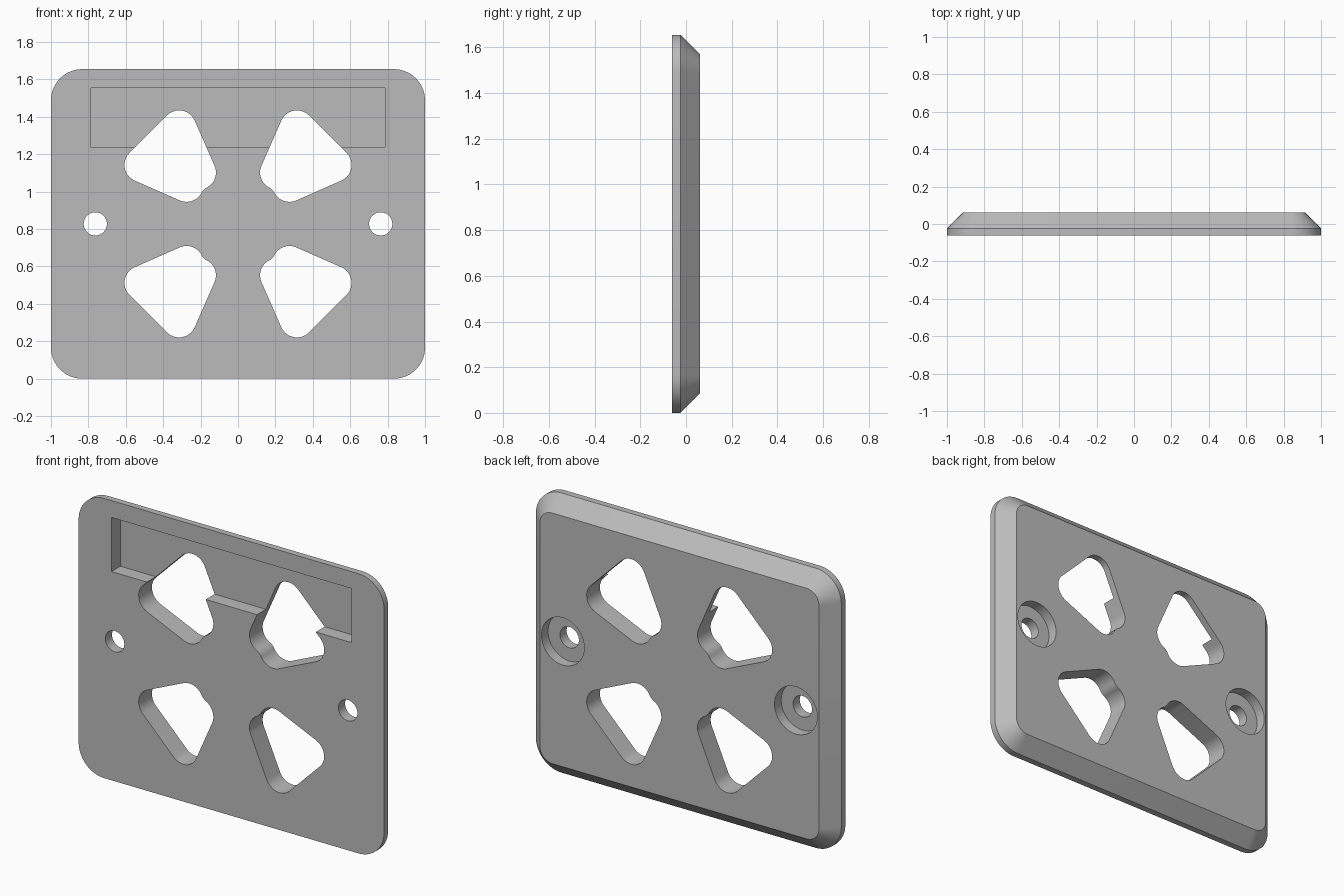
import bpy
import bmesh
from math import cos, sin, radians

HALF_W, HEIGHT, HALF_T = 1.0, 1.655, 0.062
MID_Z = HEIGHT / 2
CHAMFER = 0.086

if "Cube" in bpy.data.objects:
    bpy.data.objects.remove(bpy.data.objects["Cube"], do_unlink=True)

grey = bpy.data.materials.new("light grey")
grey.use_nodes = True
grey.diffuse_color = (0.5, 0.5, 0.5, 1)
grey.node_tree.nodes["Principled BSDF"].inputs["Base Color"].default_value = (0.5, 0.5, 0.5, 1)


def arc(cx, cz, radius, start, end, steps=14):
    """Points on an arc, angles in degrees."""
    angles = [radians(start + (end - start) * i / steps) for i in range(steps + 1)]
    return [(cx + radius * cos(a), cz + radius * sin(a)) for a in angles]


def rounded_rect(half_w, half_h, radius):
    x, z = half_w - radius, half_h - radius
    corners = [(x, z), (-x, z), (-x, -z), (x, -z)]
    points = []
    for i, (cx, cz) in enumerate(corners):
        points += arc(cx, cz, radius, 90 * i, 90 * i + 90)
    return points


def circle(cx, radius):
    return arc(cx, 0, radius, 0, 360, 48)[:-1]


def loft(name, layers):
    """Solid through (outline, y) layers; outlines are centred on the plate."""
    bm = bmesh.new()
    rings = [[bm.verts.new((x, y, z + MID_Z)) for x, z in outline] for outline, y in layers]
    bm.faces.new(rings[0])
    bm.faces.new(rings[-1])
    for a, b in zip(rings, rings[1:]):
        for i in range(len(a)):
            j = (i + 1) % len(a)
            bm.faces.new((a[i], a[j], b[j], b[i]))
    bmesh.ops.recalc_face_normals(bm, faces=bm.faces)
    mesh = bpy.data.meshes.new(name)
    bm.to_mesh(mesh)
    bm.free()
    mesh.materials.append(grey)
    obj = bpy.data.objects.new(name, mesh)
    bpy.context.collection.objects.link(obj)
    return obj


# Plate with rounded corners and a bevelled back rim
front = rounded_rect(HALF_W, MID_Z, 0.167)
back = rounded_rect(HALF_W - CHAMFER, MID_Z - CHAMFER, 0.167 - CHAMFER)
plate = loft("plate", [(front, -HALF_T), (front, HALF_T - CHAMFER), (back, HALF_T)])

cutters = []

# Four rounded openings, mirrored across both axes
R = 0.091
opening = (arc(0.516, 0.315, R, -67, 45) + arc(0.315, 0.516, R, 45, 157)
           + arc(0.209, 0.275, R, 157, 247) + arc(0.275, 0.209, R, 203, 293))
for sx in (-1, 1):
    for sz in (-1, 1):
        outline = [(x * sx, z * sz) for x, z in opening]
        cutters.append(loft("opening_cutter", [(outline, -0.2), (outline, 0.2)]))

# Screw holes, counterbored from the back
for side in (-1, 1):
    small, large = circle(0.763 * side, 0.062), circle(0.763 * side, 0.14)
    cutters.append(loft("screw_hole_cutter", [(small, -0.2), (small, 0.2)]))
    cutters.append(loft("counterbore_cutter", [(large, 0.0), (large, 0.2)]))

# Shallow rectangular recess in the front
low, high = 1.235 - MID_Z, 1.555 - MID_Z
slot = [(-0.785, low), (0.785, low), (0.785, high), (-0.785, high)]
cutters.append(loft("recess_cutter", [(slot, -0.2), (slot, 0.021)]))

# Cut everything out of the plate
bpy.ops.object.select_all(action="DESELECT")
bpy.context.view_layer.objects.active = plate
plate.select_set(True)
for cutter in cutters:
    cutter.hide_render = True
    cut = plate.modifiers.new("cut", "BOOLEAN")
    cut.operation = "DIFFERENCE"
    cut.solver = "EXACT"
    cut.object = cutter
    bpy.ops.object.modifier_apply(modifier=cut.name)
    bpy.data.objects.remove(cutter, do_unlink=True)

bpy.ops.object.shade_smooth_by_angle(angle=radians(25))
